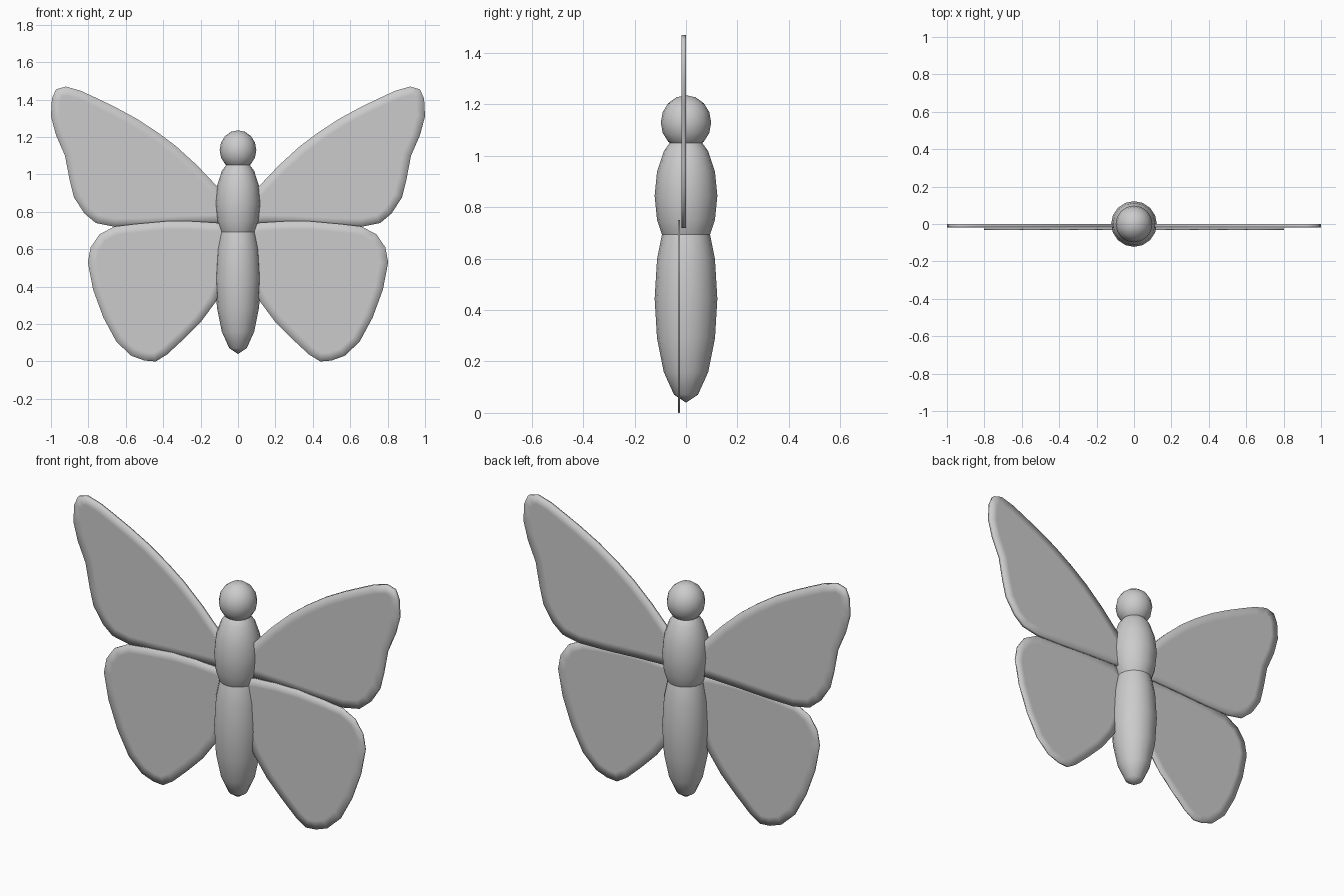
import bpy, bmesh

if "Cube" in bpy.data.objects:
    bpy.data.objects.remove(bpy.data.objects["Cube"])

grey = bpy.data.materials.new("plain grey")
grey.diffuse_color = (0.6, 0.6, 0.6, 1)
grey.use_nodes = True
grey.node_tree.nodes["Principled BSDF"].inputs["Base Color"].default_value = grey.diffuse_color


def finish(name, bm):
    bmesh.ops.recalc_face_normals(bm, faces=bm.faces)
    for f in bm.faces:
        f.smooth = True
    mesh = bpy.data.meshes.new(name)
    bm.to_mesh(mesh)
    bm.free()
    mesh.materials.append(grey)
    obj = bpy.data.objects.new(name, mesh)
    bpy.context.collection.objects.link(obj)


def ellipsoid(name, z, radius, half_height):
    bm = bmesh.new()
    bmesh.ops.create_uvsphere(bm, u_segments=16, v_segments=8, radius=1)
    for v in bm.verts:
        v.co = (v.co.x * radius, v.co.y * radius, v.co.z * half_height + z)
    finish(name, bm)


def wing(name, outline, y_front, y_back, side):
    bm = bmesh.new()
    front = bm.faces.new([bm.verts.new((side * x, y_front, z)) for x, z in outline])
    out = bmesh.ops.extrude_face_region(bm, geom=[front], use_keep_orig=True)
    for v in [g for g in out["geom"] if isinstance(g, bmesh.types.BMVert)]:
        v.co.y = y_back
    bmesh.ops.recalc_face_normals(bm, faces=bm.faces)
    # soft border around both flat sides
    flats = [f for f in bm.faces if len(f.verts) > 4]
    bmesh.ops.inset_individual(bm, faces=flats, thickness=0.045, use_even_offset=True)
    finish(name, bm)


# body
ellipsoid("abdomen", 0.444, 0.122, 0.404)
ellipsoid("thorax", 0.845, 0.122, 0.246)
ellipsoid("head", 1.13, 0.098, 0.106)

# wings, outlines as (x, z)
upper = [(0.02, 0.74), (0.04, 0.86), (0.12, 0.945), (0.22, 1.05), (0.33, 1.15),
         (0.43, 1.225), (0.545, 1.30), (0.66, 1.362), (0.76, 1.41), (0.84, 1.447),
         (0.92, 1.47), (0.973, 1.455), (0.995, 1.405), (1.0, 1.31), (0.973, 1.21),
         (0.925, 1.10), (0.90, 0.97), (0.877, 0.877), (0.82, 0.79), (0.76, 0.74),
         (0.66, 0.72), (0.50, 0.723), (0.30, 0.733), (0.15, 0.738)]
lower = [(0.02, 0.72), (0.12, 0.742), (0.25, 0.75), (0.385, 0.75), (0.55, 0.735),
         (0.66, 0.722), (0.74, 0.68), (0.788, 0.61), (0.803, 0.53), (0.775, 0.385),
         (0.72, 0.235), (0.65, 0.105), (0.57, 0.03), (0.50, 0.005), (0.44, 0.0),
         (0.38, 0.037), (0.29, 0.12), (0.20, 0.21), (0.118, 0.32), (0.04, 0.5)]
for side, label in ((1, "right"), (-1, "left")):
    wing("upper_wing_" + label, upper, -0.018, 0.0, side)
    wing("lower_wing_" + label, lower, -0.031, -0.023, side)
